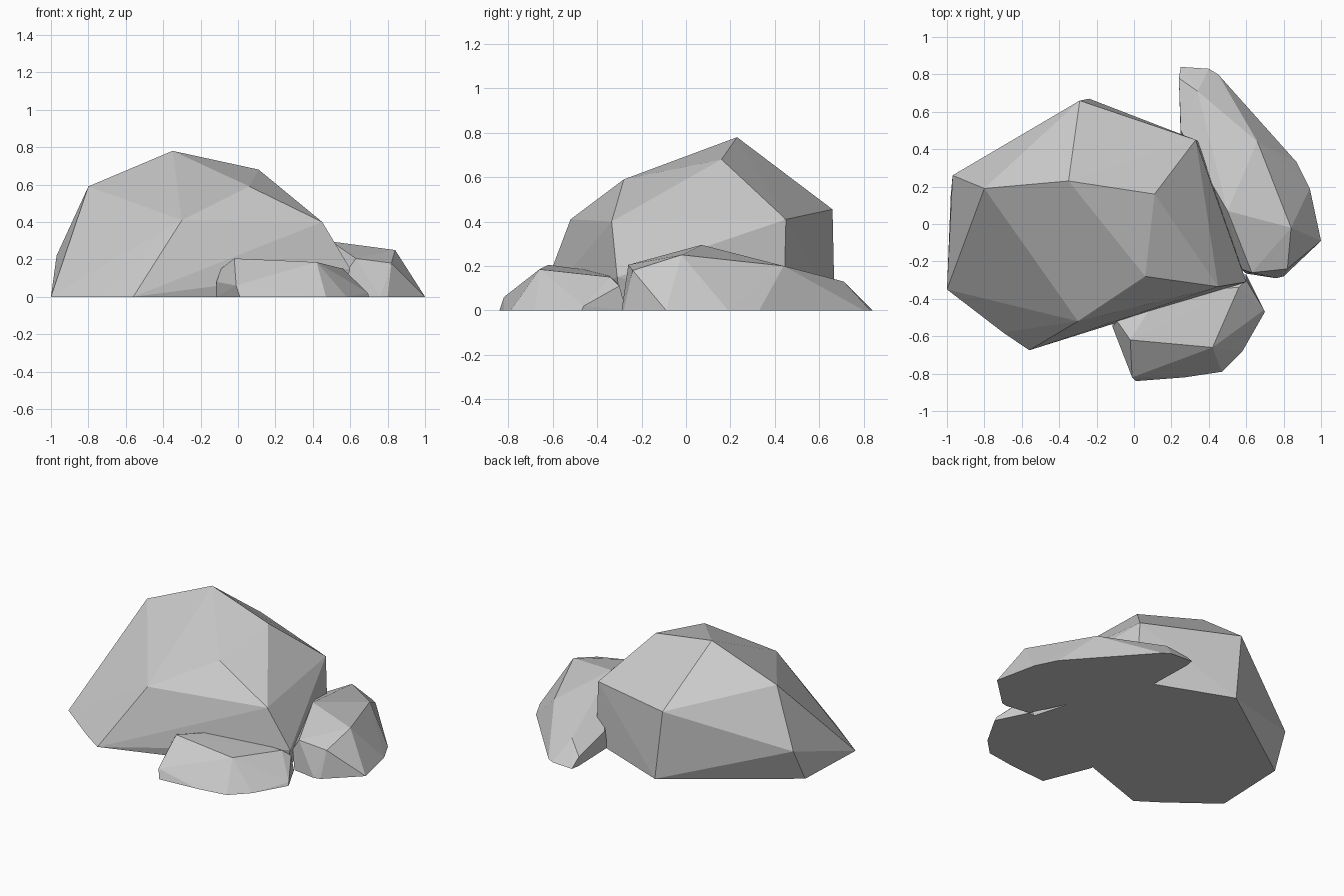
import bpy, bmesh


def rock(name, base, upper):
    """Faceted boulder: convex hull over a ground outline and upper corners."""
    bm = bmesh.new()
    for x, y in base:
        bm.verts.new((x, y, 0))
    for p in upper:
        bm.verts.new(p)
    hull = bmesh.ops.convex_hull(bm, input=bm.verts[:])
    loose = {v for v in hull["geom_interior"] + hull["geom_unused"]
             if isinstance(v, bmesh.types.BMVert)}
    bmesh.ops.delete(bm, geom=list(loose), context='VERTS')
    bmesh.ops.recalc_face_normals(bm, faces=bm.faces[:])
    mesh = bpy.data.meshes.new(name)
    bm.to_mesh(mesh)
    bm.free()
    obj = bpy.data.objects.new(name, mesh)
    bpy.context.collection.objects.link(obj)
    return obj


# Large main boulder
rock("large_boulder",
     [(-1, -0.35), (-0.70, -0.58), (-0.56, -0.675), (0.56, -0.29),
      (0.35, 0.44), (-0.24, 0.67), (-0.98, 0.15)],
     [(-0.97, 0.26, 0.22), (-0.80, 0.19, 0.59), (-0.35, 0.23, 0.78),
      (0.11, 0.16, 0.68), (0.06, -0.28, 0.59), (-0.30, -0.52, 0.41),
      (0.45, -0.335, 0.40), (0.60, -0.31, 0.15), (0.33, 0.45, 0.41),
      (-0.29, 0.66, 0.455)])

# Long low boulder at the back right
rock("side_boulder",
     [(0.25, 0.84), (0.40, 0.83), (0.45, 0.80), (0.87, 0.33), (0.94, 0.19),
      (1.0, -0.09), (0.80, -0.28), (0.76, -0.29), (0.60, -0.265),
      (0.25, 0.45), (0.24, 0.78)],
     [(0.34, 0.71, 0.13), (0.66, 0.44, 0.20), (0.84, -0.02, 0.25),
      (0.50, 0.07, 0.295), (0.82, -0.24, 0.18), (0.63, -0.26, 0.205),
      (0.57, -0.24, 0.12), (0.24, 0.78, 0.06), (0.25, 0.50, 0.12)])

# Small boulder in front
rock("front_boulder",
     [(0.01, -0.84), (0.27, -0.82), (0.47, -0.79), (0.58, -0.68),
      (0.70, -0.47), (0.60, -0.27), (0.1, -0.3), (-0.115, -0.53)],
     [(-0.01, -0.82, 0.06), (-0.02, -0.62, 0.205), (0.42, -0.66, 0.185),
      (0.56, -0.34, 0.15), (0.695, -0.46, 0.02), (0.60, -0.30, 0.11),
      (-0.115, -0.55, 0.08), (-0.09, -0.52, 0.15), (0.15, -0.35, 0.17)])
